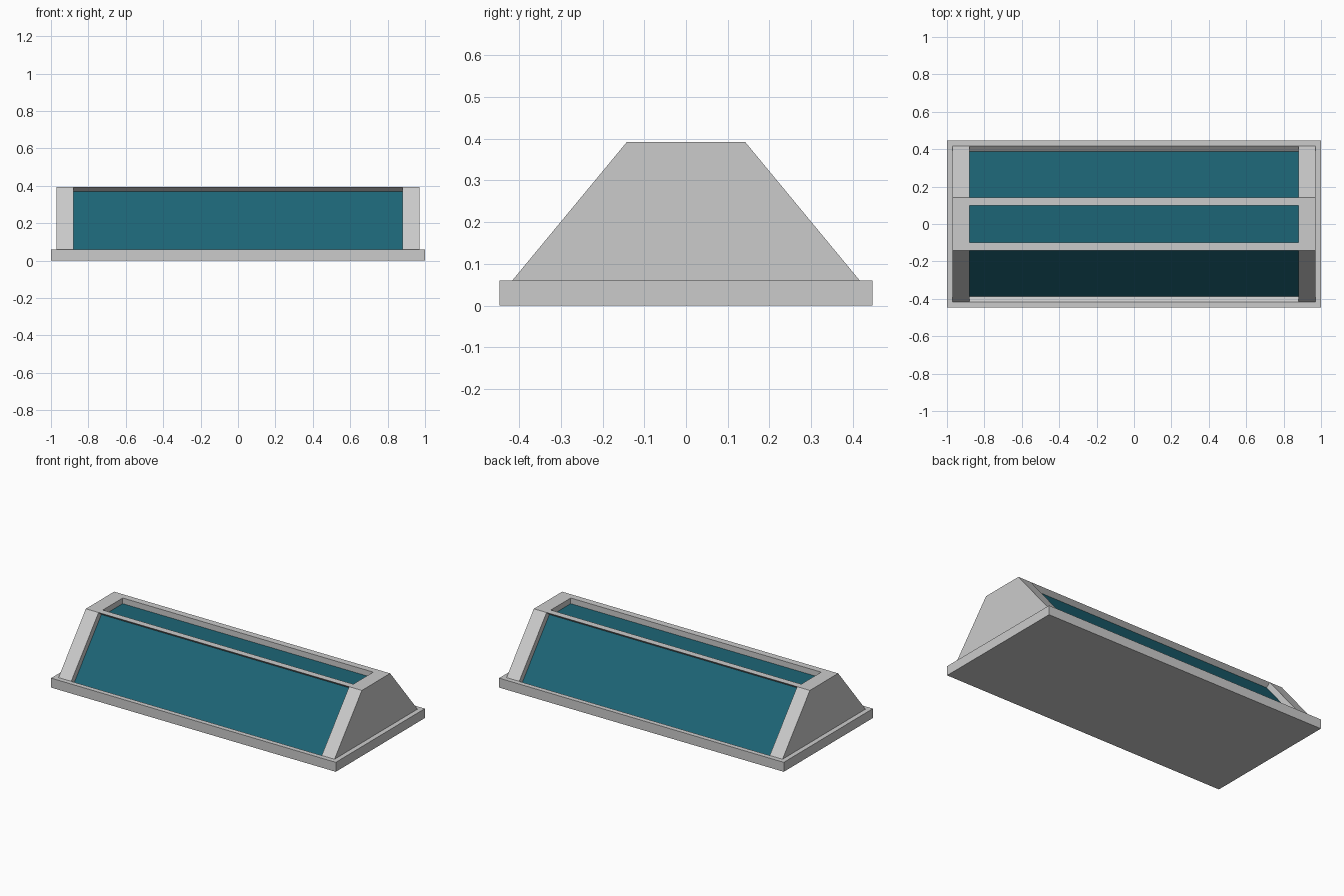
import bpy, bmesh
from mathutils import Vector

if "Cube" in bpy.data.objects:
    bpy.data.objects.remove(bpy.data.objects["Cube"])

BASE = Vector((1.0, 0.447, 0.06))    # half width, half depth, height of plinth
TOP_Y, TOP_Z = 0.142, 0.392          # half depth and height of the flat top
WIN_X, WIN_Y = 0.88, 0.10            # half sizes of the window openings
DEPTH = 0.036                        # how far the glass sits inside


def extrude(bm, face):
    """Extrude one face in place and return the new cap."""
    return bmesh.ops.extrude_discrete_faces(bm, faces=[face])["faces"][0]


def slopes(bm):
    bm.normal_update()
    return [f for f in bm.faces if abs(f.normal.y) > 0.5 and f.normal.z > 0.3]


bm = bmesh.new()

# plinth
bmesh.ops.create_cube(bm, size=1)
for v in bm.verts:
    v.co = Vector((v.co.x * 2 * BASE.x, v.co.y * 2 * BASE.y, (v.co.z + 0.5) * BASE.z))
bm.normal_update()
top = max(bm.faces, key=lambda f: f.normal.z)
bmesh.ops.inset_individual(bm, faces=[top], thickness=0.043)

# tapered body
top = extrude(bm, top)
for v in top.verts:
    v.co.y = TOP_Y if v.co.y > 0 else -TOP_Y
    v.co.z = TOP_Z

# top window opening
top = extrude(bm, top)
for v in top.verts:
    v.co.x = WIN_X if v.co.x > 0 else -WIN_X
    v.co.y = WIN_Y if v.co.y > 0 else -WIN_Y
bm.normal_update()

# end posts: split each slope at the window sides
for x in (-WIN_X, WIN_X):
    fs = slopes(bm)
    edges = {e for f in fs for e in f.edges}
    verts = {v for f in fs for v in f.verts}
    bmesh.ops.bisect_plane(bm, geom=fs + list(edges) + list(verts), dist=1e-5,
                           plane_co=(x, 0, 0), plane_no=(1, 0, 0))

# sink all three openings and take their floors out as glass
windows = [f for f in slopes(bm) if abs(f.calc_center_median().x) < 0.1] + [top]
panes = []
for f in windows:
    n = f.normal.copy()
    cap = extrude(bm, f)
    for v in cap.verts:
        v.co -= n * DEPTH
    panes.append([v.co.copy() for v in cap.verts])
    bmesh.ops.delete(bm, geom=[cap], context="FACES_ONLY")


def make_object(name, bm):
    me = bpy.data.meshes.new(name)
    bm.to_mesh(me)
    bm.free()
    ob = bpy.data.objects.new(name, me)
    bpy.context.collection.objects.link(ob)
    return ob


bm.normal_update()
make_object("skylight_frame", bm)

# glass panes
glass = bpy.data.materials.new("teal_glass")
glass.diffuse_color = (0.012, 0.13, 0.18, 1)
glass.use_nodes = True
glass.node_tree.nodes["Principled BSDF"].inputs["Base Color"].default_value = glass.diffuse_color
for name, pts in zip(("side_pane_a", "side_pane_b", "top_pane"), panes):
    pb = bmesh.new()
    pb.faces.new([pb.verts.new(p) for p in pts])
    pb.normal_update()
    make_object(name, pb).data.materials.append(glass)
